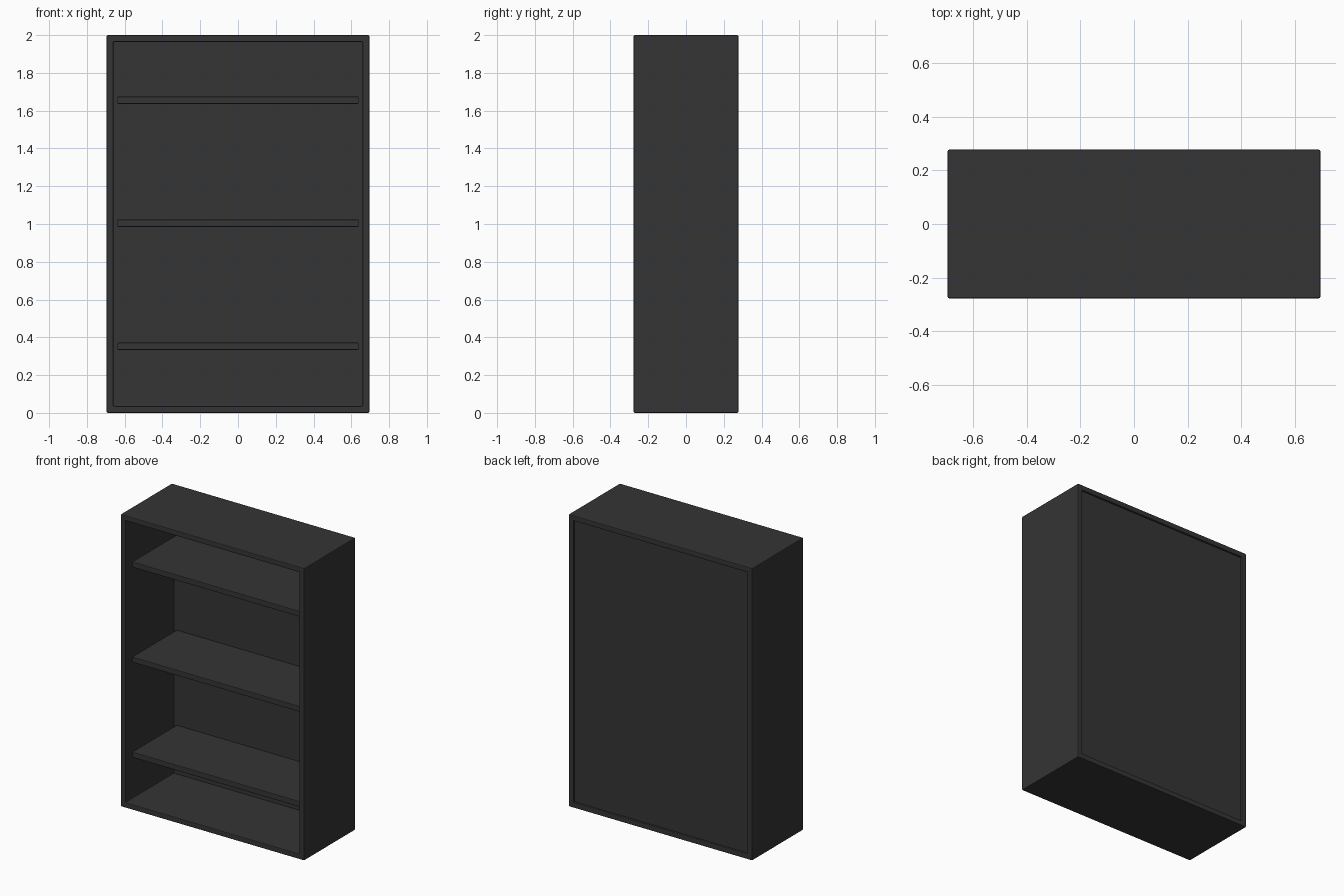
import bpy, bmesh

if "Cube" in bpy.data.objects:
    bpy.data.objects.remove(bpy.data.objects["Cube"])

W, D, H, T = 0.695, 0.277, 2.0, 0.036   # half width, half depth, height, board thickness

charcoal = bpy.data.materials.new("charcoal")
charcoal.diffuse_color = (0.035, 0.035, 0.035, 1)
charcoal.use_nodes = True
charcoal.node_tree.nodes["Principled BSDF"].inputs["Base Color"].default_value = charcoal.diffuse_color


def finish(name, bm, bevel):
    bmesh.ops.recalc_face_normals(bm, faces=bm.faces)
    me = bpy.data.meshes.new(name)
    bm.to_mesh(me)
    bm.free()
    me.materials.append(charcoal)
    ob = bpy.data.objects.new(name, me)
    bpy.context.collection.objects.link(ob)
    mod = ob.modifiers.new("soft_edges", 'BEVEL')
    mod.width, mod.segments = bevel, 2
    return ob


def box(name, x, y0, y1, z0, z1, bevel):
    bm = bmesh.new()
    bmesh.ops.create_cube(bm, size=1)
    for v in bm.verts:
        v.co = (v.co.x * 2 * x, y1 if v.co.y > 0 else y0, z1 if v.co.z > 0 else z0)
    return finish(name, bm, bevel)


# Outer frame: rectangular tube open at front and back
bm = bmesh.new()
rings = []
for y, inset in ((-D, 0), (D, 0), (D, T), (-D, T)):
    x, z0, z1 = W - inset, inset, H - inset
    rings.append([bm.verts.new(p) for p in ((-x, y, z0), (x, y, z0), (x, y, z1), (-x, y, z1))])
for i in range(4):
    a, b = rings[i], rings[(i + 1) % 4]
    for j in range(4):
        k = (j + 1) % 4
        bm.faces.new((a[j], a[k], b[k], b[j]))
finish("cabinet_frame", bm, 0.005)

# Back panel, slightly recessed into the frame
box("back_panel", W - T, 0.248, 0.265, T, H - T, 0.001)

# Shelves with a small gap at each side
for i, z in enumerate((0.353, 1.004, 1.655)):
    box(f"shelf_{i + 1}", 0.638, -0.235, 0.248, z - 0.019, z + 0.019, 0.004)
